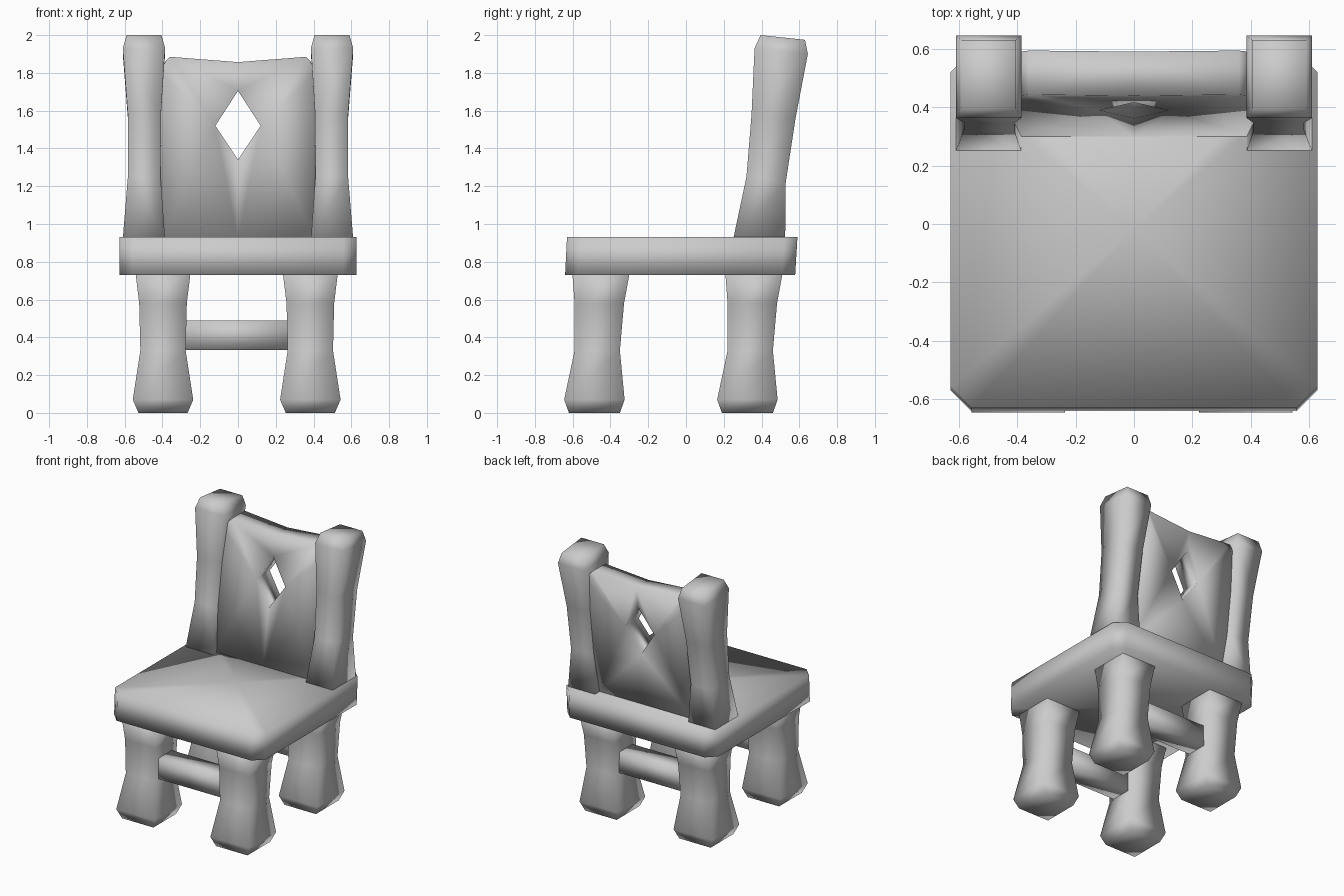
import bpy
import bmesh

cube = bpy.data.objects.get("Cube")
if cube:
    bpy.data.objects.remove(cube, do_unlink=True)

grey = bpy.data.materials.new("soft_grey")
grey.use_nodes = True
grey.diffuse_color = (0.6, 0.6, 0.6, 1)
grey.node_tree.nodes["Principled BSDF"].inputs["Base Color"].default_value = (0.6, 0.6, 0.6, 1)


def finish(bm, name):
    """Turn a bmesh into a smooth shaded grey object."""
    bmesh.ops.recalc_face_normals(bm, faces=bm.faces)
    for f in bm.faces:
        f.smooth = True
    mesh = bpy.data.meshes.new(name)
    bm.to_mesh(mesh)
    bm.free()
    mesh.materials.append(grey)
    obj = bpy.data.objects.new(name, mesh)
    bpy.context.collection.objects.link(obj)
    return obj


def loft(bm, rings):
    """Join rings of points with quads and cap both ends."""
    loops = [[bm.verts.new(p) for p in ring] for ring in rings]
    for a, b in zip(loops, loops[1:]):
        for i in range(len(a)):
            j = (i + 1) % len(a)
            bm.faces.new((a[i], a[j], b[j], b[i]))
    return [bm.faces.new(loops[0]), bm.faces.new(loops[-1])]


def rect(x0, x1, y0, y1, z_front, z_back):
    return [(x0, y0, z_front), (x1, y0, z_front), (x1, y1, z_back), (x0, y1, z_back)]


# Legs: squared columns with a narrow waist and a chunky foot
# (height, half width, front offset, back offset)
leg_profile = [
    (0.0, 0.13, -0.135, 0.135),
    (0.07, 0.16, -0.16, 0.16),
    (0.33, 0.12, -0.105, 0.135),
    (0.58, 0.126, -0.105, 0.157),
    (0.76, 0.148, -0.118, 0.19),
]
for side, cx in (("left", 0.383), ("right", -0.397)):
    for end, cy in (("front", -0.485), ("back", 0.325)):
        bm = bmesh.new()
        loft(bm, [rect(cx - w, cx + w, cy + f, cy + b, z, z) for z, w, f, b in leg_profile])
        finish(bm, f"{end}_{side}_leg")

# Stretchers between the legs
for end, cy in (("front", -0.47), ("back", 0.34)):
    bm = bmesh.new()
    loft(bm, [[(x, cy + dy, 0.412 + dz) for dy, dz in
               ((-0.078, -0.078), (0.078, -0.078), (0.078, 0.078), (-0.078, 0.078))]
              for x in (-0.32, 0.32)])
    finish(bm, f"{end}_stretcher")


# Seat: slab with clipped corners, fanned from the middle
def seat_ring(z, y0, y1):
    x, c = 0.628, 0.07
    half = [(x - c, y0), (x, y0 + c), (x, y1 - c), (x - c, y1)]
    return [(px, py, z) for px, py in half] + [(-px, py, z) for px, py in reversed(half)]


bm = bmesh.new()
caps = loft(bm, [seat_ring(0.73, -0.64, 0.578), seat_ring(0.93, -0.63, 0.59)])
bmesh.ops.poke(bm, faces=caps)
finish(bm, "seat")

# Back posts: leaning columns with a chamfered, tilted top
# (inner x, outer x, front y, back y, front z, back z)
post_profile = [
    (0.386, 0.61, 0.25, 0.525, 0.92, 0.92),
    (0.41, 0.583, 0.32, 0.528, 1.25, 1.22),
    (0.408, 0.583, 0.347, 0.58, 1.58, 1.56),
    (0.386, 0.61, 0.363, 0.645, 1.93, 1.90),
    (0.405, 0.59, 0.395, 0.63, 2.0, 1.975),
]
for side, s in (("left", 1), ("right", -1)):
    bm = bmesh.new()
    loft(bm, [rect(s * a, s * b, *rest) for a, b, *rest in post_profile])
    finish(bm, f"{side}_back_post")

# Back panel: leaning board with a dipped top and a diamond hole
outline = [(0, 0.91), (0.41, 0.91), (0.41, 1.8), (0.385, 1.86), (0.36, 1.885), (0, 1.857)]
diamond = [(0, 1.705), (0.12, 1.52), (0, 1.34)]
pattern = [(0, 1, 7, 8), (1, 2, 7), (2, 3, 4, 7), (4, 5, 6, 7)]
points = outline + diamond
bm = bmesh.new()
front, back = [[bm.verts.new((x, y + lean * (z - 0.93), z)) for x, z in points]
               for y, lean in ((0.30, 0.15), (0.47, 0.13))]
for idx in pattern:
    bm.faces.new([front[i] for i in idx])
    bm.faces.new([back[i] for i in reversed(idx)])
for i in range(len(points) - 1):
    if i != len(outline) - 1:
        bm.faces.new((front[i], front[i + 1], back[i + 1], back[i]))
bmesh.ops.mirror(bm, geom=bm.verts[:] + bm.edges[:] + bm.faces[:], axis='X', merge_dist=0.001)
bmesh.ops.remove_doubles(bm, verts=bm.verts, dist=0.001)
finish(bm, "back_panel")
